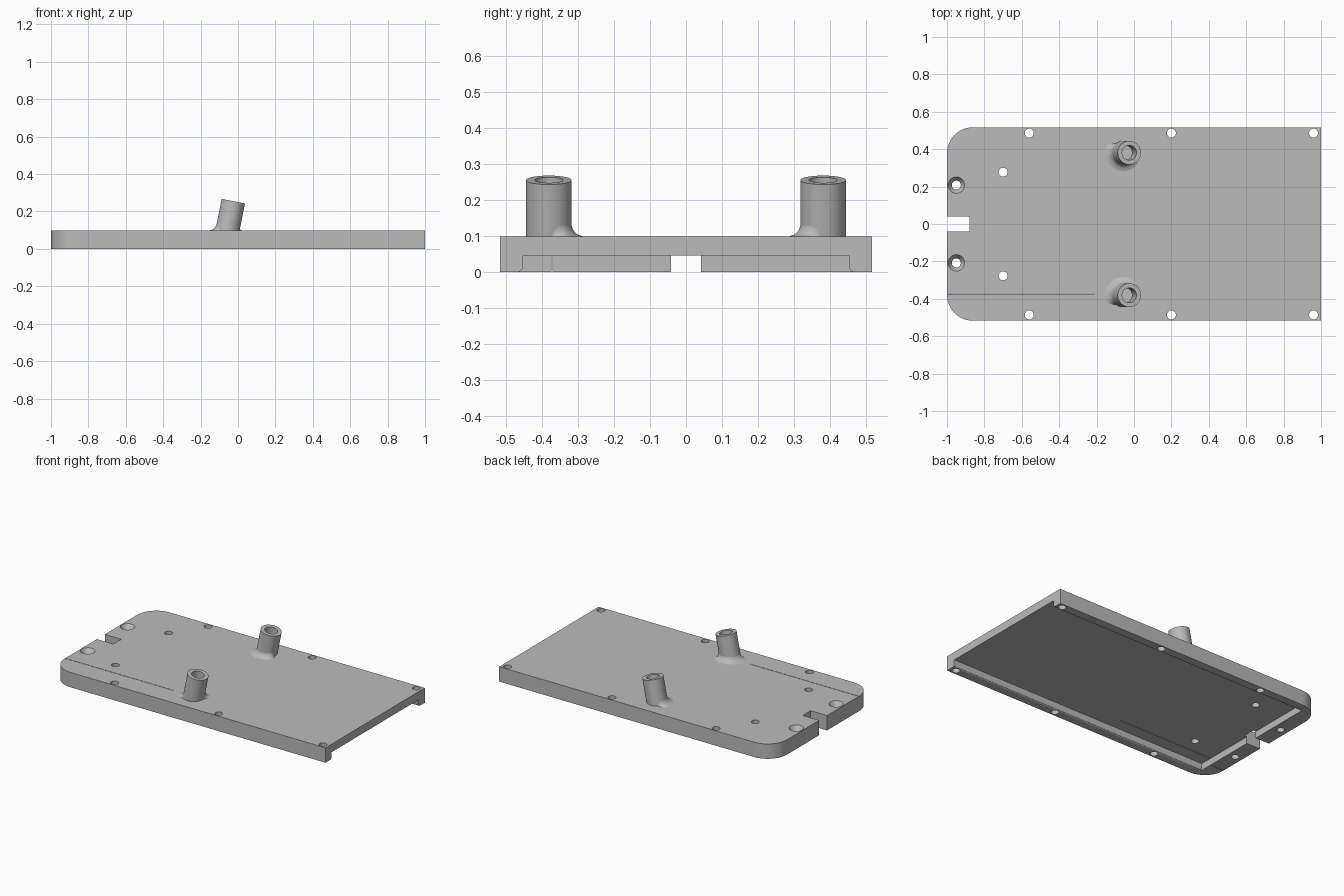
import bpy, bmesh
from math import sin, cos, tan, pi, radians, sqrt
from mathutils import Matrix, Vector

cube = bpy.data.objects.get("Cube")
if cube:
    bpy.data.objects.remove(cube, do_unlink=True)

TOP, HALF_W, ROOF = 0.098, 0.517, 0.045
TILT = radians(11.3)
POST_R, BORE_R, POST_Y = 0.0635, 0.039, 0.381
SEG = 48

grey = bpy.data.materials.new("grey")
grey.use_nodes = True
grey.diffuse_color = (0.5, 0.5, 0.5, 1)
grey.node_tree.nodes["Principled BSDF"].inputs["Base Color"].default_value = (0.5, 0.5, 0.5, 1)


def finish(name, bm):
    bmesh.ops.recalc_face_normals(bm, faces=bm.faces)
    mesh = bpy.data.meshes.new(name)
    bm.to_mesh(mesh)
    bm.free()
    mesh.materials.append(grey)
    ob = bpy.data.objects.new(name, mesh)
    bpy.context.collection.objects.link(ob)
    return ob


def smooth(ob):
    bpy.ops.object.select_all(action='DESELECT')
    ob.select_set(True)
    bpy.context.view_layer.objects.active = ob
    bpy.ops.object.shade_smooth_by_angle(angle=radians(30))


def prism(name, points, direction):
    bm = bmesh.new()
    face = bm.faces.new([bm.verts.new(p) for p in points])
    out = bmesh.ops.extrude_face_region(bm, geom=[face])
    verts = [v for v in out["geom"] if isinstance(v, bmesh.types.BMVert)]
    bmesh.ops.translate(bm, verts=verts, vec=direction)
    return finish(name, bm)


def box(name, x0, x1, y0, y1, z0, z1):
    return prism(name, [(x0, y0, z0), (x1, y0, z0), (x1, y1, z0), (x0, y1, z0)], (0, 0, z1 - z0))


def cone(name, x, y, z0, z1, r0, r1):
    bm = bmesh.new()
    bmesh.ops.create_cone(bm, cap_ends=True, segments=32, radius1=r0, radius2=r1, depth=z1 - z0,
                          matrix=Matrix.Translation((x, y, (z0 + z1) / 2)))
    return finish(name, bm)


def rings_to_faces(bm, rings):
    for a, b in zip(rings, rings[1:]):
        for i in range(SEG):
            j = (i + 1) % SEG
            bm.faces.new((a[i], a[j], b[j], b[i]))


# Base plate outline, rounded at one end
R = 0.14
outline = [(1, -HALF_W, 0), (1, HALF_W, 0)]
for start, cy in ((90, HALF_W - R), (180, R - HALF_W)):
    for i in range(13):
        a = radians(start + 7.5 * i)
        outline.append((-1 + R + R * cos(a), cy + R * sin(a), 0))
plate = prism("base_plate", outline, (0, 0, TOP))

# Underside recess, flared at its lower lip and open at one end
half = [(0.464, -0.02), (0.464, 0), (0.457, 0.004), (0.453, 0.012), (0.453, ROOF)]
section = half + [(-y, z) for y, z in reversed(half)]
cutters = [prism("recess_cutter", [(-0.9, y, z) for y, z in section], (2, 0, 0))]

# End notch and long thin slit
cutters.append(box("notch_cutter", -1.1, -0.88, -0.041, 0.041, -0.1, 0.2))
cutters.append(box("slit_cutter", -1.1, -0.21, -0.374, -0.371, -0.1, 0.2))

# Screw holes on both sides, and countersinks at the notched end
for s in (-1, 1):
    for x, y in ((-0.56, 0.486), (0.2, 0.486), (0.96, 0.486), (-0.7, 0.277), (-0.95, 0.208)):
        cutters.append(cone("hole_cutter", x, s * y, -0.1, 0.2, 0.024, 0.024))
    cutters.append(cone("countersink_cutter", -0.95, s * 0.208, 0.058, 0.108, 0.019, 0.0505))

for c in cutters:
    m = plate.modifiers.new("cut", 'BOOLEAN')
    m.operation, m.solver, m.object = 'DIFFERENCE', 'EXACT', c
bpy.context.view_layer.objects.active = plate
for m in list(plate.modifiers):
    bpy.ops.object.modifier_apply(modifier=m.name)
for c in cutters:
    bpy.data.objects.remove(c, do_unlink=True)
smooth(plate)

# Leaning hollow posts with a flared foot on the inner side
POST_TOP = Vector((-0.025, 0, 0.255))
for s, side in ((-1, "right"), (1, "left")):
    place = (Matrix.Translation(POST_TOP + Vector((0, s * POST_Y, 0)))
             @ Matrix.Rotation(TILT, 4, 'Y'))
    bm = bmesh.new()
    rings = []
    for r, z in ((POST_R, -0.185), (POST_R, 0), (BORE_R, 0), (BORE_R, -0.14)):
        rings.append([bm.verts.new(place @ Vector((r * cos(2 * pi * i / SEG), r * sin(2 * pi * i / SEG), z)))
                      for i in range(SEG)])
    rings_to_faces(bm, rings)
    bm.faces.new(rings[0])
    bm.faces.new(rings[-1])
    smooth(finish(side + "_post", bm))

    bm = bmesh.new()
    rings = []
    for k in range(9):
        u = k / 8
        z = TOP + 0.04 * u
        cx = POST_TOP.x - (POST_TOP.z - z) * tan(TILT)
        ring = []
        for i in range(SEG):
            a = 2 * pi * i / SEG
            w = 0.035 * min(1, max(0, 2 * (cos(a - radians(240)) + 0.35)))
            r = POST_R - 0.001 + w * (1 - sqrt(1 - (1 - u) ** 2))
            ring.append(bm.verts.new((cx + r * cos(a) / cos(TILT), s * (POST_Y + r * sin(a)), z)))
        rings.append(ring)
    rings_to_faces(bm, rings)
    bm.faces.new(rings[0])
    bm.faces.new(rings[-1])
    smooth(finish(side + "_post_flare", bm))
